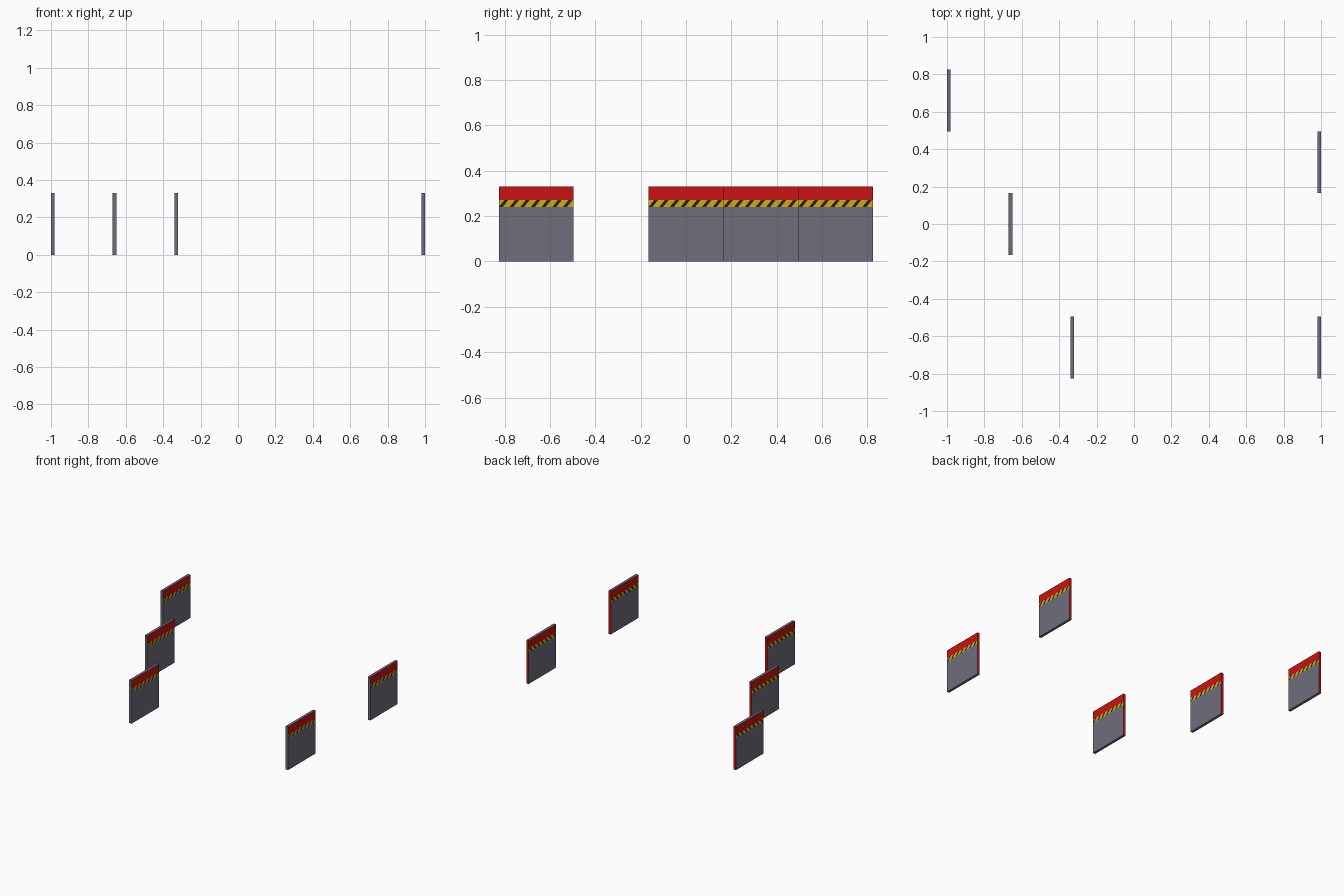
import bpy, bmesh
from mathutils import Vector, Matrix

if "Cube" in bpy.data.objects:
    bpy.data.objects.remove(bpy.data.objects["Cube"])

U = 0.33            # grid unit = panel width and height
T = 0.02            # panel thickness
Z0, Z1 = 0.24, 0.27 # hazard band limits
PERIOD, DARK = U / 7, 0.017
SLOPE = 0.8         # sideways lean of the stripes


def material(name, rgb):
    m = bpy.data.materials.new(name)
    m.diffuse_color = (*rgb, 1)
    m.use_nodes = True
    m.node_tree.nodes["Principled BSDF"].inputs["Base Color"].default_value = m.diffuse_color
    return m


mats = [material("wall_grey", (0.160, 0.153, 0.200)),
        material("trim_red", (0.590, 0.006, 0.006)),
        material("hazard_yellow", (0.640, 0.410, 0.008)),
        material("hazard_black", (0.015, 0.014, 0.012))]

bm = bmesh.new()
bmesh.ops.create_cube(bm, size=1, matrix=Matrix.Translation((0, 0, U / 2)) @ Matrix.Diagonal((T, U, U, 1)))


def broad(f):
    return abs(f.normal.x) > 0.9


def in_band(f):
    return broad(f) and Z0 < f.calc_center_median().z < Z1


def cut(faces, point, normal):
    edges = {e for f in faces for e in f.edges}
    verts = {v for f in faces for v in f.verts}
    bmesh.ops.bisect_plane(bm, geom=list(faces) + list(edges) + list(verts), dist=1e-6,
                           plane_co=point, plane_no=normal)
    bm.normal_update()


# Horizontal bands on the two broad faces
bm.normal_update()
for z in (Z0, Z1):
    cut([f for f in bm.faces if broad(f)], (0, 0, z), (0, 0, 1))

# Slanted hazard stripes cut into the band
start = -U / 2 - PERIOD
lean = Vector((0, 1, -SLOPE))
for i in range(10):
    for off in (0, DARK):
        y = start + i * PERIOD + off
        cut([f for f in bm.faces if in_band(f)], (0, y, Z0), lean)

# Colours by height and direction
for f in bm.faces:
    c = f.calc_center_median()
    if in_band(f):
        phase = (c.y - SLOPE * (c.z - Z0) - start) % PERIOD
        f.material_index = 3 if phase < DARK else 2
    elif broad(f):
        f.material_index = 1 if c.z > Z1 else 0
    else:
        f.material_index = 1 if f.normal.y > 0.9 else 0

mesh = bpy.data.meshes.new("wall_panel")
bm.to_mesh(mesh)
bm.free()
for m in mats:
    mesh.materials.append(m)

# Five panels placed on the grid
for i, (gx, gy) in enumerate([(-3, 2), (-2, 0), (-1, -2), (3, 1), (3, -2)]):
    ob = bpy.data.objects.new(f"wall_panel_{i + 1}", mesh)
    ob.location = (gx * U, gy * U, 0)
    bpy.context.collection.objects.link(ob)
